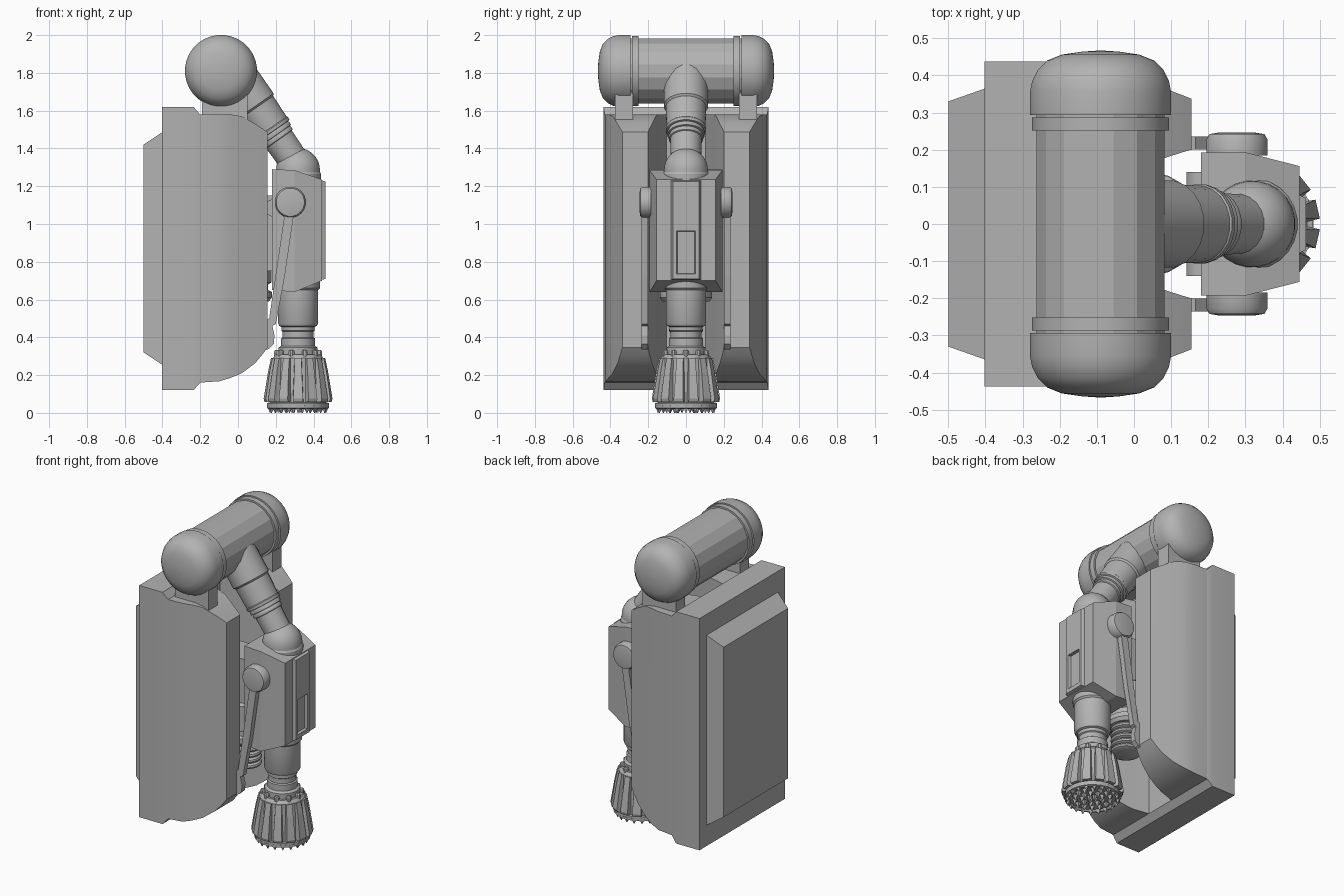
import bpy, bmesh, math
from mathutils import Matrix, Vector

if "Cube" in bpy.data.objects:
    bpy.data.objects.remove(bpy.data.objects["Cube"])

grey = bpy.data.materials.new("mid_grey")
grey.diffuse_color = (0.45, 0.45, 0.45, 1)
grey.use_nodes = True
grey.node_tree.nodes["Principled BSDF"].inputs["Base Color"].default_value = grey.diffuse_color


def finish(name, bm, mirror=False, angle=30):
    bmesh.ops.recalc_face_normals(bm, faces=bm.faces)
    me = bpy.data.meshes.new(name)
    bm.to_mesh(me)
    bm.free()
    ob = bpy.data.objects.new(name, me)
    bpy.context.collection.objects.link(ob)
    me.materials.append(grey)
    bpy.ops.object.select_all(action='DESELECT')
    bpy.context.view_layer.objects.active = ob
    ob.select_set(True)
    if angle:
        bpy.ops.object.shade_smooth_by_angle(angle=math.radians(angle))
    if mirror:
        m = ob.modifiers.new("mirror", 'MIRROR')
        m.use_axis = (False, True, False)
        m.use_mirror_merge = False
    return ob


def loft_into(bm, stations, mat=None):
    """Rectangular sections along x: (x, z low, z high, y low, y high)."""
    mat = mat or Matrix()
    rings = [[bm.verts.new(mat @ Vector((x, y, z))) for y, z in
              ((y0, z0), (y1, z0), (y1, z1), (y0, z1))]
             for x, z0, z1, y0, y1 in stations]
    for a, b in zip(rings, rings[1:]):
        for i in range(4):
            j = (i + 1) % 4
            bm.faces.new((a[i], a[j], b[j], b[i]))
    bm.faces.new(rings[0])
    bm.faces.new(rings[-1])


def loft(name, stations, mirror=False, angle=25):
    bm = bmesh.new()
    loft_into(bm, stations)
    return finish(name, bm, mirror, angle)


def lathe_into(bm, profile, segs, mat):
    """Closed turned solid: (radius, height) points about local z."""
    rings = [[bm.verts.new(mat @ Vector((r * math.cos(t), r * math.sin(t), h)))
              for t in (2 * math.pi * (i + .5) / segs for i in range(segs))]
             for r, h in profile]
    for a, b in zip(rings, rings[1:]):
        for i in range(segs):
            j = (i + 1) % segs
            bm.faces.new((a[i], a[j], b[j], b[i]))
    bm.faces.new(rings[0])
    bm.faces.new(rings[-1])


def along(start, direction):
    q = Vector((0, 0, 1)).rotation_difference(Vector(direction))
    return Matrix.Translation(start) @ q.to_matrix().to_4x4()


def lathe(name, profile, start, direction=(0, 0, 1), segs=24, mirror=False, angle=30):
    bm = bmesh.new()
    lathe_into(bm, profile, segs, along(start, direction))
    return finish(name, bm, mirror, angle)


# Back panel, mounting slab and the two rails either side of the channel
loft("back_panel", [(-.5, .32, 1.42, -.33, .33), (-.395, .25, 1.49, -.367, .367)], angle=0)
loft("mounting_slab", [(-.402, .12, 1.62, -.437, .437), (-.235, .12, 1.62, -.437, .437),
                       (-.2, .16, 1.58, -.43, .43)])
loft("side_rail", [(-.21, .16, 1.58, .10, .43), (-.1, .167, 1.58, .13, .425),
                   (-.04, .185, 1.58, .145, .41), (.02, .21, 1.57, .16, .388),
                   (.09, .262, 1.53, .18, .362), (.13, .31, 1.505, .193, .347),
                   (.155, .345, 1.488, .2, .337)], mirror=True)

# Top cylinder: barrel, rings, rounded caps and feet
TOP = (-.09, 0, 1.81)
lathe("top_barrel", [(.176, -.3), (.176, .3)], TOP, (0, 1, 0), 16, angle=15)
lathe("barrel_ring", [(.186, .252), (.186, .287)], TOP, (0, 1, 0), 24, True)
lathe("barrel_cap", [(.191, .293), (.191, .355), (.185, .385), (.17, .415), (.145, .44),
                     (.105, .456), (.05, .464), (.005, .467)], TOP, (0, 1, 0), 32, True, 35)
loft("barrel_foot", [(-.19, 1.54, 1.7, .28, .375), (.05, 1.54, 1.7, .28, .375)], True, 0)

# Sloping upper arm with ribbed joint
lathe("upper_arm", [(.118, 0), (.118, .25), (.108, .26), (.104, .39), (.108, .395), (.106, .412),
                    (.096, .414), (.1, .424), (.098, .438), (.089, .44), (.093, .45), (.091, .464),
                    (.084, .467), (.08, .62)], (-.05, 0, 1.83), (.37, 0, -.53), 20)
# Elbow dome with base collar
dome = [(.117 * math.cos(a), .117 * math.sin(a)) for a in (math.pi / 2 * i / 8 for i in range(8))]
lathe("elbow_dome", [(.117, -.09)] + dome + [(.003, .117)], (.318, 0, 1.285))
lathe("elbow_collar", [(.123, 1.2), (.123, 1.265), (.117, 1.275)], (.318, 0, 0))

# Forearm housing with a raised front ridge and a slot
loft("forearm_housing", [(.18, .65, 1.29, -.193, .193), (.3, .64, 1.285, -.193, .193),
                         (.445, .70, 1.235, -.156, .156)], angle=0)
ridge = loft("forearm_ridge", [(.43, .70, 1.235, -.085, .085), (.463, .71, 1.225, -.07, .07)], angle=0)
cutter = loft("slot_cutter", [(.44, .74, .96, -.045, .045), (.5, .73, .97, -.06, .06)], angle=0)
cutter.hide_render = True
cutter.hide_viewport = True
cut = ridge.modifiers.new("slot", 'BOOLEAN')
cut.object = cutter
cut.operation = 'DIFFERENCE'
cut.solver = 'EXACT'

# Pivot knobs and side rods
lathe("pivot_knob", [(.083, .185), (.083, .228), (.075, .242), (.05, .246)], (.277, 0, 1.115),
      (0, 1, 0), 20, True)
bm = bmesh.new()
outline = [(.248, 1.06), (.297, 1.06), (.247, .72), (.2, .47), (.182, .46), (.193, .41), (.19, .365),
           (.165, .34), (.13, .325), (.13, .48), (.165, .5)]
face = bm.faces.new([bm.verts.new((x, .2, z)) for x, z in outline])
ext = bmesh.ops.extrude_face_region(bm, geom=[face])
bmesh.ops.translate(bm, vec=(0, .035, 0), verts=[v for v in ext["geom"] if isinstance(v, bmesh.types.BMVert)])
finish("side_rod", bm, True, 0)

# Channel fittings: ribbed hose, socket and lugs
ribs = []
for i in range(7):
    z = .42 + i * .036
    ribs += [(.07, z), (.088, z + .008), (.092, z + .018), (.088, z + .028)]
lathe("ribbed_hose", ribs + [(.07, .68)], (.06, 0, 0))
lathe("hose_socket", [(.125, .59), (.14, .61), (.14, .64), (.12, .65), (.12, .68), (.138, .69),
                      (.138, .85), (.12, .865)], (.04, 0, 0))
loft("rear_mount", [(-.2, .75, 1.15, -.1, .1), (.19, .75, 1.15, -.1, .1)], angle=0)
lathe("rear_lug", [(.045, .1), (.045, .14)], (.185, 0, 1.085), (0, 1, 0), 16, True)

# Lower arm shaft
CX = .318
lathe("lower_arm", [(.116, .72), (.116, .66), (.107, .65), (.107, .475), (.1, .46), (.088, .455),
                    (.088, .435), (.082, .43), (.082, .4), (.09, .395), (.09, .355), (.105, .345),
                    (.105, .3)], (CX, 0, 0))

# Drill head: core, fins, bolts, ring and teeth
lathe("drill_core", [(.12, .31), (.135, .29), (.135, .26), (.15, .07), (.15, .055), (.165, .052),
                     (.165, .025), (.15, .02), (.14, .03), (.01, .035)], (CX, 0, 0))
bm = bmesh.new()
N = 14
for i in range(N):
    mat = Matrix.Translation((CX, 0, 0)) @ Matrix.Rotation(2 * math.pi * (i + .5) / N, 4, 'Z')
    ring = [(.10, .29, .022), (.143, .29, .018), (.158, .22, .02), (.181, .075, .026),
            (.176, .058, .026), (.10, .058, .03)]
    left = [bm.verts.new(mat @ Vector((x, w, z))) for x, z, w in ring]
    right = [bm.verts.new(mat @ Vector((x, -w, z))) for x, z, w in ring]
    for k in range(6):
        m = (k + 1) % 6
        bm.faces.new((left[k], left[m], right[m], right[k]))
    bm.faces.new(left)
    bm.faces.new(right)
finish("drill_fins", bm, angle=0)

bm = bmesh.new()
for i in range(10):
    a = 2 * math.pi * i / 10
    lathe_into(bm, [(.016, .28), (.016, .325), (.011, .332)], 8,
               Matrix.Translation((CX + .112 * math.cos(a), .112 * math.sin(a), 0)))
finish("drill_bolts", bm)

bm = bmesh.new()
for radius, count, size in ((.148, 20, .024), (.105, 14, .022), (.062, 9, .021), (.02, 4, .018)):
    for i in range(count):
        a = 2 * math.pi * i / count
        lathe_into(bm, [(size, .04), (.002, 0)], 4,
                   Matrix.Translation((CX, 0, 0)) @ Matrix.Rotation(a, 4, 'Z')
                   @ Matrix.Translation((radius, 0, 0)))
finish("drill_teeth", bm, angle=0)
